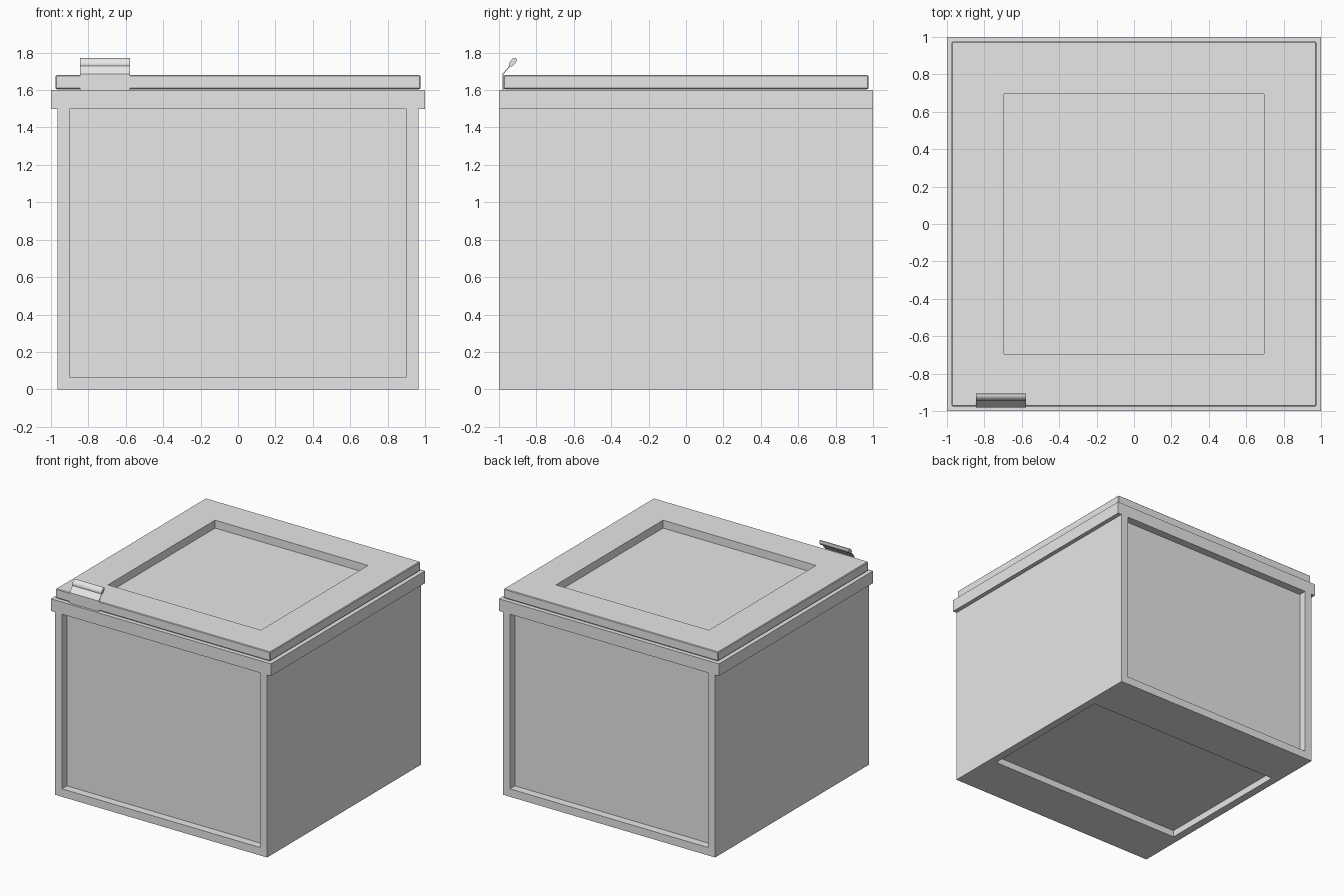
import bpy
import bmesh
from mathutils import Vector
from math import cos, sin, pi, radians

default = bpy.data.objects.get("Cube")
if default:
    bpy.data.objects.remove(default, do_unlink=True)

# One plain grey for the whole crate
GREY = (0.8, 0.8, 0.8, 1.0)
grey = bpy.data.materials.new("plain_grey")
grey.use_nodes = True
grey.diffuse_color = GREY
grey.node_tree.nodes["Principled BSDF"].inputs["Base Color"].default_value = GREY


def add_object(name, bm):
    bmesh.ops.recalc_face_normals(bm, faces=bm.faces)
    mesh = bpy.data.meshes.new(name)
    bm.to_mesh(mesh)
    bm.free()
    mesh.materials.append(grey)
    obj = bpy.data.objects.new(name, mesh)
    bpy.context.collection.objects.link(obj)
    return obj


def box(name, low, high, bevel=0):
    low, high = Vector(low), Vector(high)
    bm = bmesh.new()
    bmesh.ops.create_cube(bm, size=1)
    bmesh.ops.scale(bm, vec=high - low, verts=bm.verts)
    bmesh.ops.translate(bm, vec=(low + high) / 2, verts=bm.verts)
    if bevel:
        bmesh.ops.bevel(bm, geom=bm.edges[:], offset=bevel, segments=1, affect='EDGES')
    return add_object(name, bm)


def recess(target, low, high):
    """Cut a box-shaped pocket out of the target."""
    cutter = box("recess_cutter", low, high)
    cutter.hide_render = True
    mod = target.modifiers.new("recess", 'BOOLEAN')
    mod.operation = 'DIFFERENCE'
    mod.solver = 'EXACT'
    mod.object = cutter
    bpy.context.view_layer.objects.active = target
    bpy.ops.object.modifier_apply(modifier=mod.name)
    bpy.data.objects.remove(cutter, do_unlink=True)


# Body with sunken front, back and bottom panels
body = box("body", (-0.965, -1, 0), (0.965, 1, 1.5))
recess(body, (-0.9, -1.2, 0.065), (0.9, -0.935, 1.6))
recess(body, (-0.9, 0.935, 0.065), (0.9, 1.2, 1.6))
recess(body, (-0.9, -0.595, -0.2), (0.9, 0.595, 0.055))

# Rim overhanging the sides
box("rim", (-1, -1, 1.5), (1, 1, 1.6))

# Lid with a square sunken panel, resting on a thin seal
box("lid_seal", (-0.965, -0.965, 1.6), (0.965, 0.965, 1.607))
lid = box("lid", (-0.975, -0.975, 1.605), (0.975, 0.975, 1.68), bevel=0.005)
recess(lid, (-0.695, -0.695, 1.615), (0.695, 0.695, 1.8))


def extrude_profile(name, points, x0, x1):
    bm = bmesh.new()
    face = bm.faces.new([bm.verts.new((x0, y, z)) for y, z in points])
    ext = bmesh.ops.extrude_face_region(bm, geom=[face])
    moved = [v for v in ext["geom"] if isinstance(v, bmesh.types.BMVert)]
    bmesh.ops.translate(bm, vec=(x1 - x0, 0, 0), verts=moved)
    return add_object(name, bm)


# Latch: bent plate up the lid's front edge, ending in a rounded grip
LATCH_X = (-0.845, -0.578)
extrude_profile("latch_plate", [
    (-0.981, 1.6), (-0.981, 1.686), (-0.944, 1.73),
    (-0.94, 1.727), (-0.976, 1.684), (-0.976, 1.6)], *LATCH_X)

tilt = radians(52)
grip_points = []
for i in range(10):
    a = 2 * pi * i / 10
    along, across = 0.028 * cos(a), 0.015 * sin(a)
    grip_points.append((-0.926 + along * cos(tilt) - across * sin(tilt),
                        1.749 + along * sin(tilt) + across * cos(tilt)))
grip = extrude_profile("latch_grip", grip_points, *LATCH_X)

bpy.ops.object.select_all(action='DESELECT')
grip.select_set(True)
bpy.context.view_layer.objects.active = grip
bpy.ops.object.shade_smooth_by_angle(angle=radians(50))
